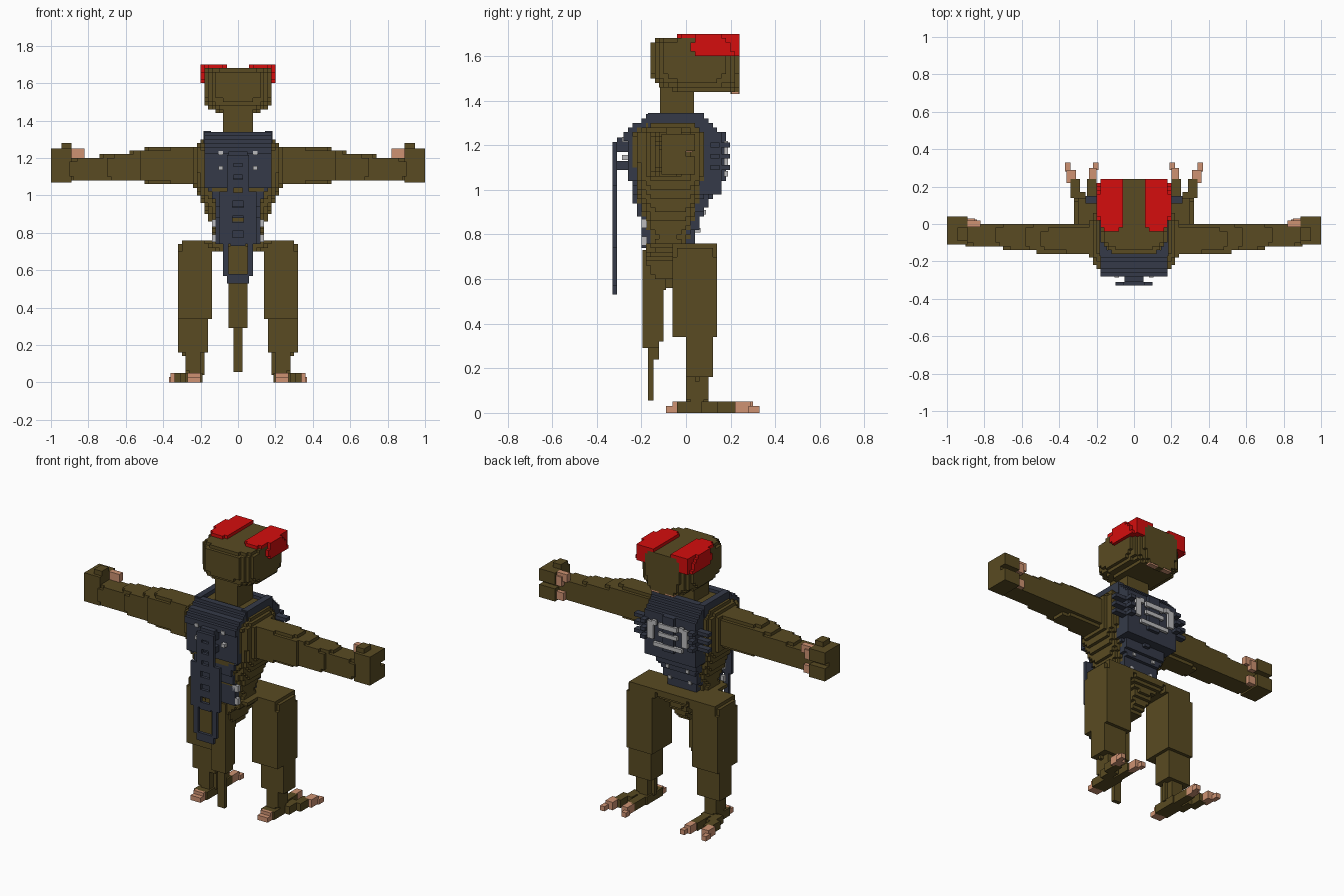
import bpy, math

V = 0.02  # voxel size


def material(name, rgb):
    m = bpy.data.materials.new(name)
    m.diffuse_color = (*rgb, 1)
    return m


OLIVE = material("olive skin", (0.100, 0.070, 0.016))
NAVY = material("dark slate cloth", (0.035, 0.042, 0.065))
RED = material("red eye", (0.66, 0.004, 0.004))
PINK = material("pink claw", (0.62, 0.29, 0.17))
GREY = material("light grey metal", (0.50, 0.50, 0.51))


def make(name, mat, verts, faces):
    me = bpy.data.meshes.new(name)
    me.from_pydata(verts, [], faces)
    me.materials.append(mat)
    ob = bpy.data.objects.new(name, me)
    bpy.context.collection.objects.link(ob)


# the six faces of a cube: outward direction and corner offsets
CUBE = [((-1, 0, 0), [(0, 0, 0), (0, 0, 1), (0, 1, 1), (0, 1, 0)]),
        ((1, 0, 0), [(1, 0, 0), (1, 1, 0), (1, 1, 1), (1, 0, 1)]),
        ((0, -1, 0), [(0, 0, 0), (1, 0, 0), (1, 0, 1), (0, 0, 1)]),
        ((0, 1, 0), [(0, 1, 0), (0, 1, 1), (1, 1, 1), (1, 1, 0)]),
        ((0, 0, -1), [(0, 0, 0), (0, 1, 0), (1, 1, 0), (1, 0, 0)]),
        ((0, 0, 1), [(0, 0, 1), (1, 0, 1), (1, 1, 1), (0, 1, 1)])]


def boxes(name, mat, items, mirror=True):
    """Boxes given as x0, x1, y0, y1, z0, z1, optionally mirrored in x."""
    verts, faces = [], []
    if mirror:
        items = items + [(-b[1], -b[0], *b[2:]) for b in items]
    for b in items:
        for _, corners in CUBE:
            n = len(verts)
            verts += [(b[c[0]], b[2 + c[1]], b[4 + c[2]]) for c in corners]
            faces.append((n, n + 1, n + 2, n + 3))
    make(name, mat, verts, faces)


def loft(name, mat, keys, p=5, along_x=False, mirror=False):
    """Voxel solid through rounded sections (t, a0, a1, b0, b1)."""
    cells = set()
    for k in range(round(keys[0][0] / V), round(keys[-1][0] / V)):
        t = (k + 0.5) * V
        for s, e in zip(keys, keys[1:]):
            if t <= e[0]:
                break
        f = min(1, max(0, (t - s[0]) / (e[0] - s[0])))
        a0, a1, b0, b1 = [s[i] + (e[i] - s[i]) * f for i in range(1, 5)]
        for i in range(math.floor(a0 / V), math.ceil(a1 / V)):
            for j in range(math.floor(b0 / V), math.ceil(b1 / V)):
                u = ((i + 0.5) * V - (a0 + a1) / 2) / ((a1 - a0) / 2)
                w = ((j + 0.5) * V - (b0 + b1) / 2) / ((b1 - b0) / 2)
                if abs(u) ** p + abs(w) ** p <= 1:
                    cells.add((k, i, j) if along_x else (i, j, k))
    if mirror:
        cells |= {(-1 - x, y, z) for x, y, z in cells}
    index, faces = {}, []
    for x, y, z in sorted(cells):
        for d, corners in CUBE:
            if (x + d[0], y + d[1], z + d[2]) not in cells:
                faces.append([index.setdefault((x + c[0], y + c[1], z + c[2]), len(index))
                              for c in corners])
    make(name, mat, [(a * V, b * V, c * V) for a, b, c in index], faces)


# head, neck and face
loft("head", OLIVE, [(1.43, -.10, .10, -.04, .24), (1.48, -.17, .17, -.14, .24),
                     (1.52, -.185, .185, -.16, .24), (1.65, -.185, .185, -.16, .24),
                     (1.69, -.16, .16, -.12, .24)], p=3.5)
boxes("neck", OLIVE, [(-.08, .08, -.117, .036, 1.30, 1.48)], False)
loft("eyes", RED, [(1.59, .09, .195, .05, .245), (1.63, .06, .195, -.01, .245),
                   (1.70, .05, .19, -.035, .245)], p=4, mirror=True)
boxes("mouth", PINK, [(.02, .08, .205, .238, 1.43, 1.47), (.05, .09, .205, .238, 1.47, 1.51)])
boxes("nose", OLIVE, [(-.02, .02, .2, .24, 1.43, 1.52)], False)

# torso and pelvis
loft("torso", OLIVE, [(.74, -.14, .14, -.18, .01), (.80, -.13, .13, -.18, .02),
                      (.90, -.17, .17, -.20, .05), (1.0, -.21, .21, -.23, .08),
                      (1.06, -.24, .24, -.24, .09), (1.25, -.24, .24, -.25, .09),
                      (1.30, -.19, .19, -.20, .08), (1.32, -.17, .17, -.17, .07)], p=4)
loft("pelvis", OLIVE, [(.56, -.04, .04, -.17, .02), (.68, -.07, .07, -.18, .10),
                       (.72, -.14, .14, -.19, .13), (.76, -.20, .20, -.18, .14)])
boxes("tail", OLIVE, [(-.05, .05, -.195, -.09, .55, .73), (-.05, .05, -.195, -.12, .29, .56),
                      (-.05, .05, -.14, -.10, .32, .56), (-.025, .025, -.17, -.12, .24, .3),
                      (-.025, .025, -.17, -.145, .055, .25)], False)

# arms and hands
loft("arms", OLIVE, [(.20, -.17, 0, 1.06, 1.26), (.50, -.165, 0, 1.07, 1.25),
                     (.52, -.15, 0, 1.07, 1.24), (.66, -.135, 0, 1.07, 1.22),
                     (.82, -.115, 0, 1.07, 1.20), (.90, -.11, 0, 1.07, 1.21)],
     p=6, along_x=True, mirror=True)
boxes("hands", OLIVE, [(.89, 1.0, -.11, 0, 1.07, 1.25), (.89, 1.0, -.02, .04, 1.07, 1.15),
                       (.89, 1.0, -.02, .04, 1.175, 1.25), (.89, .945, -.09, -.02, 1.24, 1.28)])
boxes("hand_claws", PINK, [(.82, .89, -.015, .02, 1.20, 1.25), (.85, .89, 0, .03, 1.17, 1.23),
                           (.84, .89, -.015, .025, 1.08, 1.13)])

# legs and feet
loft("legs", OLIVE, [(.04, .19, .28, .01, .09), (.15, .19, .29, 0, .10),
                     (.165, .165, .315, -.01, .12), (.33, .165, .32, -.01, .12),
                     (.345, .135, .32, -.065, .145), (.68, .135, .32, -.065, .145),
                     (.74, .11, .31, -.065, .145), (.76, .09, .29, -.06, .14)],
     p=7, mirror=True)
boxes("feet", OLIVE, [(.19, .28, -.04, .12, 0, .05), (.20, .25, .11, .24, 0, .05),
                      (.26, .31, .07, .17, 0, .05), (.29, .34, .14, .24, 0, .05)])
boxes("toe_claws", PINK, [(.20, .24, .23, .30, 0, .05), (.19, .22, .29, .33, 0, .03),
                          (.31, .36, .22, .29, 0, .05), (.34, .37, .28, .33, 0, .03),
                          (.20, .27, -.09, -.035, 0, .03), (.20, .27, -.06, -.035, .02, .05)])

# harness: back, chest and shoulder straps
loft("back_harness", NAVY, [(.74, -.13, .13, -.195, -.10), (.87, -.12, .12, -.205, -.10),
                            (.96, -.12, .12, -.235, -.15), (1.06, -.18, .18, -.255, -.18),
                            (1.26, -.18, .18, -.275, -.18), (1.30, -.18, .18, -.22, -.14),
                            (1.34, -.18, .18, -.175, -.13)], p=20)
loft("chest_harness", NAVY, [(.76, -.10, .10, -.03, .03), (.86, -.12, .12, 0, .06),
                             (.97, -.15, .15, .03, .11), (.98, -.18, .18, .04, .16),
                             (1.04, -.18, .18, .05, .17), (1.25, -.18, .18, .05, .17),
                             (1.28, -.18, .18, .05, .12), (1.34, -.18, .18, .04, .08)], p=20)
boxes("shoulder_straps", NAVY, [(.145, .185, -.17, .08, 1.27, 1.345)])

# chest spikes and grille
boxes("chest_spikes", NAVY,
      [s for z in (1.09, 1.14, 1.19)
       for s in ((.17, .26, .11, .15, z, z + .022), (.15, .185, .15, .197, z, z + .022))])
boxes("chest_grille", GREY, [(.10, .14, .17, .188, 1.10, 1.21), (.08, .11, .17, .188, 1.19, 1.22),
                             (-.01, .065, .17, .188, 1.18, 1.21),
                             (-.01, .065, .17, .188, 1.13, 1.155),
                             (-.01, .10, .17, .188, 1.06, 1.085)])
boxes("chest_studs", GREY, [(.06, .08, .05, .09, .89, .91), (.06, .08, .02, .065, .81, .83)])

# studs and clips on the back
boxes("back_studs", GREY, [(.08, .105, -.286, -.25, z, z + .022) for z in (1.135, 1.215)])
boxes("back_clips", GREY, [(.10, .14, -.20, -.175, .83, .87), (.11, .14, -.20, -.175, .75, .79)])

# hanging strap with rungs
boxes("hanging_strap", NAVY,
      [(.05, .08, -.33, -.31, .57, .75), (0, .06, -.33, -.31, .53, .58),
       (.03, .10, -.33, -.31, .74, 1.02), (.025, .06, -.33, -.31, 1.0, 1.215),
       (0, .05, -.31, -.26, 1.17, 1.235), (0, .05, -.31, -.26, 1.09, 1.13)]
      + [(0, .04, -.33, -.31, z, z + .045) for z in (.73, .81, .89, .97, 1.04, 1.11, 1.17)])
